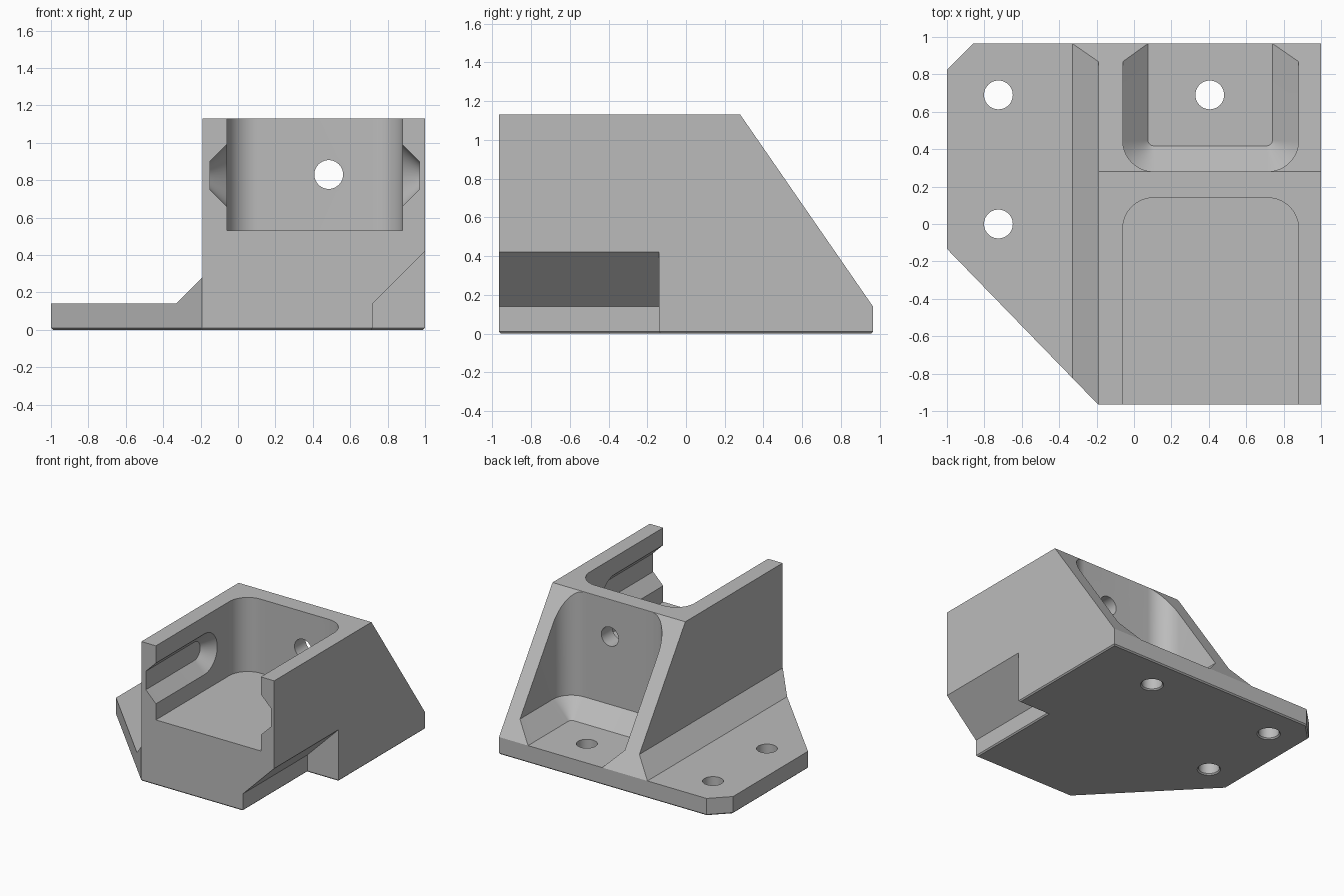
import bpy
import bmesh
from math import sin, cos, pi, radians

old = bpy.data.objects.get("Cube")
if old:
    bpy.data.objects.remove(old, do_unlink=True)

grey = bpy.data.materials.new("plain grey")
grey.use_nodes = True
tone = (0.5, 0.5, 0.5, 1)
grey.diffuse_color = tone
grey.node_tree.nodes["Principled BSDF"].inputs["Base Color"].default_value = tone


def loft(name, loops):
    """Closed solid through loops of equal point count."""
    bm = bmesh.new()
    rings = [[bm.verts.new(p) for p in loop] for loop in loops]
    for a, b in zip(rings, rings[1:]):
        for i in range(len(a)):
            j = (i + 1) % len(a)
            bm.faces.new((a[i], a[j], b[j], b[i]))
    bm.faces.new(rings[0])
    bm.faces.new(rings[-1])
    bmesh.ops.recalc_face_normals(bm, faces=bm.faces[:])
    mesh = bpy.data.meshes.new(name)
    bm.to_mesh(mesh)
    bm.free()
    mesh.materials.append(grey)
    obj = bpy.data.objects.new(name, mesh)
    bpy.context.collection.objects.link(obj)
    return obj


def along(axis, pts, at):
    """Place a 2D loop on the plane where the given axis equals at."""
    if axis == "x":
        return [(at, u, v) for u, v in pts]
    if axis == "y":
        return [(u, at, v) for u, v in pts]
    return [(u, v, at) for u, v in pts]


def prism(name, axis, pts, start, end):
    return loft(name, [along(axis, pts, start), along(axis, pts, end)])


def circle(u, v, r, n=40):
    return [(u + r * cos(2 * pi * i / n), v + r * sin(2 * pi * i / n)) for i in range(n)]


def u_shape(x0, x1, y_open, y_end, r, n=16):
    """Plan of a pocket with two rounded corners at its closed end."""
    s = 1 if y_open > y_end else -1
    arc = [(r - r * cos(i * pi / 2 / n), y_end + s * (r - r * sin(i * pi / 2 / n)))
           for i in range(n + 1)]
    left = [(x0 + u, y) for u, y in arc]
    right = [(x1 - u, y) for u, y in reversed(arc)]
    return [(x0, y_open)] + left + right + [(x1, y_open)]


def slot(r, n=24):
    """Side outline of a groove, open at the front and round at its end."""
    arc = [(-0.345 + r * cos(a), 0.825 + r * sin(a))
           for a in (-pi / 2 + pi * i / n for i in range(n + 1))]
    return [(-1.3, 0.825 - r)] + arc + [(-1.3, 0.825 + r)]


def cut(body, cutter):
    cutter.hide_render = True
    mod = body.modifiers.new("cut", "BOOLEAN")
    mod.operation = "DIFFERENCE"
    mod.solver = "EXACT"
    mod.object = cutter
    bpy.context.view_layer.objects.active = body
    bpy.ops.object.modifier_apply(modifier=mod.name)
    bpy.data.objects.remove(cutter, do_unlink=True)


# Body: block, gusset and side flange share one cross-section
HALF = 0.965
body = prism("mounting_bracket", "y",
             [(-1, 0), (-1, 0.14), (-0.33, 0.14), (-0.19, 0.28),
              (-0.19, 1.13), (1, 1.13), (1, 0)], -HALF, HALF)

# Sloping back
k = (HALF - 0.28) / (1.13 - 0.14)
cut(body, prism("slope_cutter", "x",
                [(0.28 - 0.1 * k, 1.23), (HALF + 0.1 * k, 0.04), (1.3, 0.04), (1.3, 1.23)],
                -1.5, 1.5))

# Trimmed flange corners
cut(body, prism("front_corner_cutter", "z",
                [(-1.1, -0.03), (-0.09, -1.07), (-0.09, -1.4), (-1.1, -1.4)], -0.5, 1.5))
cut(body, prism("back_corner_cutter", "z",
                [(-1.1, 0.725), (-0.76, 1.065), (-1.1, 1.065)], -0.5, 1.5))

# Notch under the front of the left side
cut(body, prism("notch_cutter", "y",
                [(0.72, -0.2), (0.72, 0.14), (1.2, 0.62), (1.2, -0.2)], -1.2, -0.14))

# Small chamfer around the underside
bm = bmesh.new()
bm.from_mesh(body.data)
bmesh.ops.dissolve_limit(bm, angle_limit=radians(0.5), verts=bm.verts[:], edges=bm.edges[:])
rim = [e for e in bm.edges
       if all(abs(v.co.z) < 1e-4 for v in e.verts)
       and len(e.link_faces) == 2 and e.calc_face_angle(0) > 0.5]
bmesh.ops.bevel(bm, geom=rim, offset=0.01, segments=1, affect="EDGES", profile=0.5)
bm.to_mesh(body.data)
bm.free()

# Front pocket, open to the front and top
cut(body, prism("front_pocket_cutter", "z",
                u_shape(-0.06, 0.88, -1.3, 0.14, 0.165), 0.53, 1.4))

# Back pocket with a chamfered floor
wide = u_shape(-0.06, 0.88, 1.3, 0.281, 0.165)
floor = u_shape(0.075, 0.74, 1.3, 0.418, 0.03)
cut(body, loft("back_pocket_cutter",
               [along("z", floor, 0.14), along("z", wide, 0.28), along("z", wide, 1.4)]))

# Tapered grooves in both pocket walls
for side in (-1, 1):
    cut(body, loft("groove_cutter",
                   [along("x", slot(r), 0.41 + side * d)
                    for r, d in ((0.165, 0.4), (0.165, 0.47), (0.075, 0.56))]))

# Bolt holes through base and wall
R = 0.077
for x, y in ((-0.725, 0.69), (-0.725, 0), (0.405, 0.69)):
    cut(body, loft("base_hole_cutter",
                   [along("z", circle(x, y, r), z)
                    for r, z in ((R + 0.02, -0.01), (R, 0.01), (R, 0.35))]))
cut(body, prism("wall_hole_cutter", "y", circle(0.485, 0.83, R), 0, 0.45))

# Smooth curved walls, keep the edges sharp
for o in bpy.context.selected_objects:
    o.select_set(False)
body.select_set(True)
bpy.context.view_layer.objects.active = body
bpy.ops.object.shade_smooth_by_angle(angle=radians(20))
